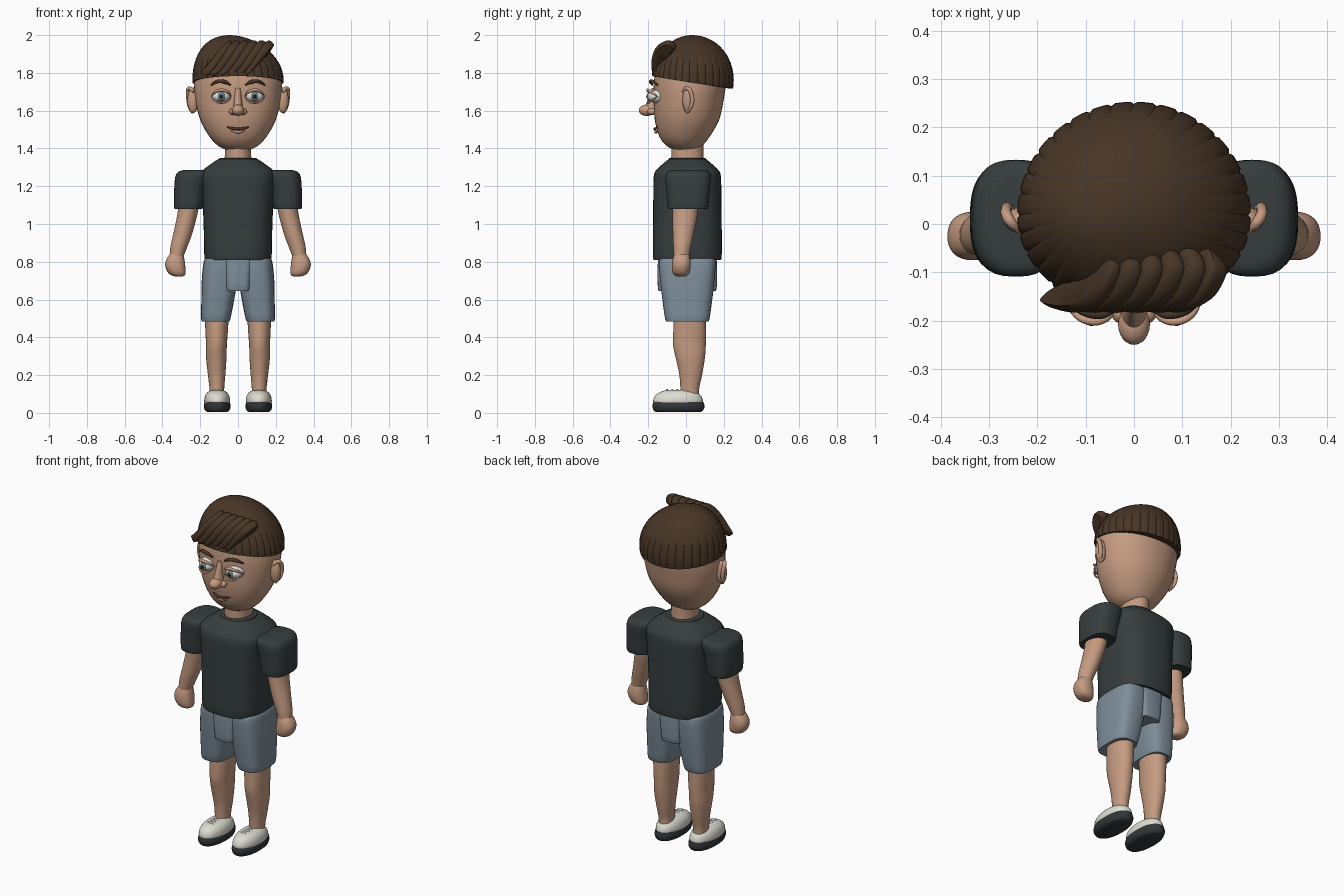
import bpy, bmesh
from math import sin, cos, pi, asin, copysign
from mathutils import Vector

if "Cube" in bpy.data.objects:
    bpy.data.objects.remove(bpy.data.objects["Cube"])


def material(name, *rgb):
    m = bpy.data.materials.new(name)
    m.use_nodes = True
    m.diffuse_color = (*rgb, 1)
    m.node_tree.nodes["Principled BSDF"].inputs["Base Color"].default_value = (*rgb, 1)
    return m


SKIN = material("skin", .56, .33, .22)
HAIR = material("dark brown hair", .065, .037, .02)
SHIRT = material("charcoal shirt", .038, .048, .048)
SHORTS = material("grey blue shorts", .21, .27, .32)
SHOE = material("off white", .72, .72, .64)
SOLE = material("dark sole", .03, .036, .04)
WHITE = material("eye white", .75, .77, .76)
IRIS = material("grey iris", .16, .2, .21)
BLACK = material("black pupil", .01, .01, .01)
MOUTH = material("mouth brown", .1, .035, .025)
meshes = []


def finish(name, data, mat, mirror=False):
    data.materials.append(mat)
    ob = bpy.data.objects.new(name, data)
    bpy.context.collection.objects.link(ob)
    if mirror:
        ob.modifiers.new("mirror", "MIRROR").use_mirror_merge = False
    if data.id_type == "MESH":
        meshes.append(ob)
    return ob


def skin_rings(name, rings, mat, mirror=False):
    """Bridge closed rings of points and cap both ends."""
    bm = bmesh.new()
    loops = [[bm.verts.new(p) for p in r] for r in rings]
    n = len(loops[0])
    for a, b in zip(loops, loops[1:]):
        for i in range(n):
            j = (i + 1) % n
            bm.faces.new((a[i], a[j], b[j], b[i]))
    bm.faces.new(loops[0])
    bm.faces.new(loops[-1])
    bmesh.ops.recalc_face_normals(bm, faces=bm.faces)
    me = bpy.data.meshes.new(name)
    bm.to_mesh(me)
    bm.free()
    return finish(name, me, mat, mirror)


def spline(a, b, c, d, t):
    return b + (c - a) * (t / 2) + (a - 2.5 * b + 2 * c - d / 2) * t * t \
        + ((b - c) * 1.5 + (d - a) / 2) * t ** 3


def loft(name, sections, mat, power=2, mirror=False, steps=3, sides=36):
    """Sections are (z, centre x, centre y, radius x, radius y)."""
    s = [Vector(v) for v in sections]
    s = [s[0]] + s + [s[-1]]
    path = [spline(*s[i:i + 4], k / steps) for i in range(len(s) - 3) for k in range(steps)]
    path.append(s[-1])

    def edge(v):
        return copysign(abs(v) ** (2 / power), v)
    angles = [2 * pi * i / sides for i in range(sides)]
    rings = [[(x + rx * edge(cos(a)), y + ry * edge(sin(a)), z) for a in angles]
             for z, x, y, rx, ry in path]
    return skin_rings(name, rings, mat, mirror)


def ball(name, loc, size, mat, mirror=False):
    bm = bmesh.new()
    bmesh.ops.create_uvsphere(bm, u_segments=24, v_segments=16, radius=1)
    for v in bm.verts:
        v.co = Vector(loc) + v.co * Vector(size)
    me = bpy.data.meshes.new(name)
    bm.to_mesh(me)
    bm.free()
    return finish(name, me, mat, mirror)


def tube(name, points, radius, mat, mirror=False, ends=.4):
    cu = bpy.data.curves.new(name, "CURVE")
    cu.dimensions = "3D"
    cu.bevel_depth = radius
    cu.use_fill_caps = True
    cu.resolution_u = 6
    sp = cu.splines.new("BEZIER")
    sp.bezier_points.add(len(points) - 1)
    for i, (bp, p) in enumerate(zip(sp.bezier_points, points)):
        bp.co = p
        bp.handle_left_type = bp.handle_right_type = "AUTO"
        bp.radius = ends if i in (0, len(points) - 1) else 1
    return finish(name, cu, mat, mirror)


# Head and neck
loft("head", [(1.39, 0, -.005, .05, .05), (1.41, 0, -.008, .1, .09), (1.46, 0, -.008, .15, .132),
              (1.55, 0, .005, .2, .17), (1.65, 0, .014, .225, .184), (1.75, 0, .02, .232, .19),
              (1.85, 0, .02, .21, .17), (1.93, 0, .02, .13, .11)], SKIN, 2.1)
loft("neck", [(1.3, 0, .007, .075, .088), (1.36, 0, .007, .07, .085), (1.44, 0, .007, .07, .085)], SKIN)

# Ears: outer shell, rim and lobe
ball("ears", (.238, .008, 1.655), (.03, .026, .068), SKIN, True)
tube("ear_rims", [(.235, -.015, 1.7), (.258, .008, 1.718), (.264, .032, 1.675), (.255, .025, 1.62),
                  (.24, 0, 1.59)], .011, SKIN, True, .7)

# Eyes with lids and brows
ball("eyeballs", (.088, -.15, 1.675), (.05, .055, .035), WHITE, True)
ball("irises", (.088, -.188, 1.675), (.024, .02, .026), IRIS, True)
ball("pupils", (.088, -.199, 1.675), (.012, .012, .013), BLACK, True)
for name, sign, thick in (("upper_lids", 1, .008), ("lower_lids", -1, .005)):
    tube(name, [(.036, -.165, 1.675), (.058, -.195, 1.675 + sign * .026), (.088, -.202, 1.675 + sign * .034),
                (.118, -.188, 1.675 + sign * .026), (.14, -.15, 1.675)], thick, SKIN, True)
tube("eyebrows", [(.038, -.178, 1.735), (.07, -.187, 1.752), (.108, -.178, 1.755), (.142, -.15, 1.735)],
     .01, HAIR, True)

# Nose and mouth
loft("nose_bridge", [(1.6, 0, -.19, .03, .04), (1.64, 0, -.175, .022, .035), (1.72, 0, -.163, .014, .018)], SKIN)
ball("nose_tip", (0, -.207, 1.602), (.033, .043, .03), SKIN)
ball("nostrils", (.028, -.18, 1.595), (.02, .025, .018), SKIN, True)
tube("mouth", [(-.058, -.148, 1.514), (-.03, -.16, 1.506), (0, -.166, 1.503), (.03, -.16, 1.506),
               (.058, -.148, 1.514)], .007, MOUTH)
tube("lower_lip", [(-.035, -.15, 1.494), (0, -.159, 1.488), (.035, -.15, 1.494)], .009, SKIN)

# Hair cap: grooved dome whose crown leans to one side
LOCKS, PER = 32, 6
rings = []
for j in range(-1, 19):
    ring = []
    for k in range(LOCKS * PER):
        a = 2 * pi * k / (LOCKS * PER)
        rim = asin((1.75 - .033 * sin(a) - 1.76) / .24)
        t = max(j, 0) / 18
        lat = rim + (pi / 2 - .03 - rim) * t
        r = .92 if j < 0 else 1 - (.022 * (1 - t) if k % PER == 0 else 0)
        ry = .235 if sin(a) > 0 else .2
        lean = max(sin(lat), 0) ** 2
        ring.append((.242 * r * cos(lat) * cos(a) - .045 * lean,
                     .018 + ry * r * cos(lat) * sin(a) + .012 * lean, 1.76 + .24 * sin(lat)))
    rings.append(ring)
skin_rings("hair_cap", rings, HAIR)

# Swept fringe: one lens profile repeated sideways with scalloped locks
profile = [(0, -.05, 1.945), (.012, -.085, 1.972), (0, -.13, 1.96), (-.02, -.165, 1.925), (-.05, -.182, 1.87),
           (-.08, -.182, 1.82), (-.11, -.17, 1.785), (-.09, -.14, 1.8), (-.05, -.11, 1.86), (-.015, -.07, 1.91)]
closed = [Vector(p) for p in profile]
outline = [spline(*(closed[(i + o) % len(closed)] for o in (-1, 0, 1, 2)), k / 3)
           for i in range(len(closed)) for k in range(3)]
middle = sum(outline, Vector()) / len(outline)
rings = []
for i in range(61):
    u = i / 60
    swell = (.86 + .14 * abs(sin(6 * pi * u)) ** .6) * (.85 + .15 * min(1, 10 * u, 10 * (1 - u)))
    rings.append([Vector((-.085 + .265 * u + p.x, 0, 0)) +
                  Vector((0, *(middle + (p - middle) * swell).yz)) for p in outline])
skin_rings("hair_fringe", rings, HAIR)

# Shirt body, collar and sleeves
loft("shirt", [(.815, 0, .007, .165, .17), (.825, 0, .007, .178, .182), (1, 0, .007, .182, .182),
               (1.15, 0, .007, .19, .18), (1.25, 0, .007, .2, .178), (1.285, 0, .007, .185, .165),
               (1.32, 0, .007, .14, .128), (1.343, 0, .007, .105, .1)], SHIRT, 2.7)
loft("collar", [(1.325, 0, .007, .105, .1), (1.347, 0, .007, .1, .098), (1.35, 0, .007, .085, .09)], SHIRT)
loft("sleeves", [(1.08, .262, .01, .068, .1), (1.09, .262, .01, .077, .108), (1.18, .256, .011, .082, .115),
                 (1.25, .244, .012, .088, .121), (1.276, .236, .012, .08, .112),
                 (1.285, .23, .012, .06, .09)], SHIRT, 2.7, True)

# Arms with closed hands
loft("arms", [(1.12, .258, -.005, .055, .07), (1.05, .268, -.005, .053, .066), (.95, .292, -.014, .05, .056),
              (.88, .313, -.02, .045, .047), (.825, .326, -.024, .036, .04)], SKIN, 2, True)
loft("hands", [(.85, .322, -.023, .03, .034), (.82, .33, -.024, .045, .045), (.785, .333, -.025, .053, .05),
               (.75, .326, -.026, .049, .046), (.73, .318, -.026, .038, .036),
               (.722, .312, -.026, .018, .02)], SKIN, 2.3, True)

# Shorts: two legs and a middle panel
loft("shorts_legs", [(.485, .118, .007, .068, .105), (.495, .118, .007, .077, .117), (.6, .107, .007, .087, .132),
                     (.7, .098, .007, .094, .144), (.8, .092, .007, .09, .15), (.82, .09, .007, .08, .14)],
     SHORTS, 3, True)
loft("shorts_middle", [(.645, 0, .007, .06, .145), (.655, 0, .007, .068, .155), (.74, 0, .007, .075, .158),
                       (.82, 0, .007, .085, .155)], SHORTS, 5)

# Legs
loft("legs", [(.54, .112, .02, .064, .085), (.44, .113, .02, .06, .087), (.36, .114, .018, .055, .087),
              (.29, .115, .023, .054, .077), (.2, .113, .025, .046, .06), (.13, .112, .02, .039, .05),
              (.08, .11, .02, .038, .05)], SKIN, 2.1, True)

# Shoes: sole, upper and laces
loft("soles", [(.004, .11, -.04, .05, .115), (.012, .11, -.04, .064, .13), (.035, .11, -.04, .071, .138),
               (.058, .11, -.04, .066, .132)], SOLE, 2.2, True)
loft("shoe_uppers", [(.05, .11, -.042, .066, .128), (.065, .11, -.042, .069, .132), (.09, .11, -.042, .064, .122),
                     (.11, .11, -.04, .05, .098), (.12, .11, -.035, .03, .07)], SHOE, 2.1, True)
for i in range(3):
    y = -.1 + .027 * i
    tube(f"laces_{i + 1}", [(.075, y, .108), (.11, y, .121), (.145, y, .108)], .006, SHOE, True)

# Smooth shading with crisp edges
bpy.ops.object.select_all(action="DESELECT")
for ob in meshes:
    ob.select_set(True)
bpy.context.view_layer.objects.active = meshes[0]
bpy.ops.object.shade_smooth_by_angle(angle=.7)
